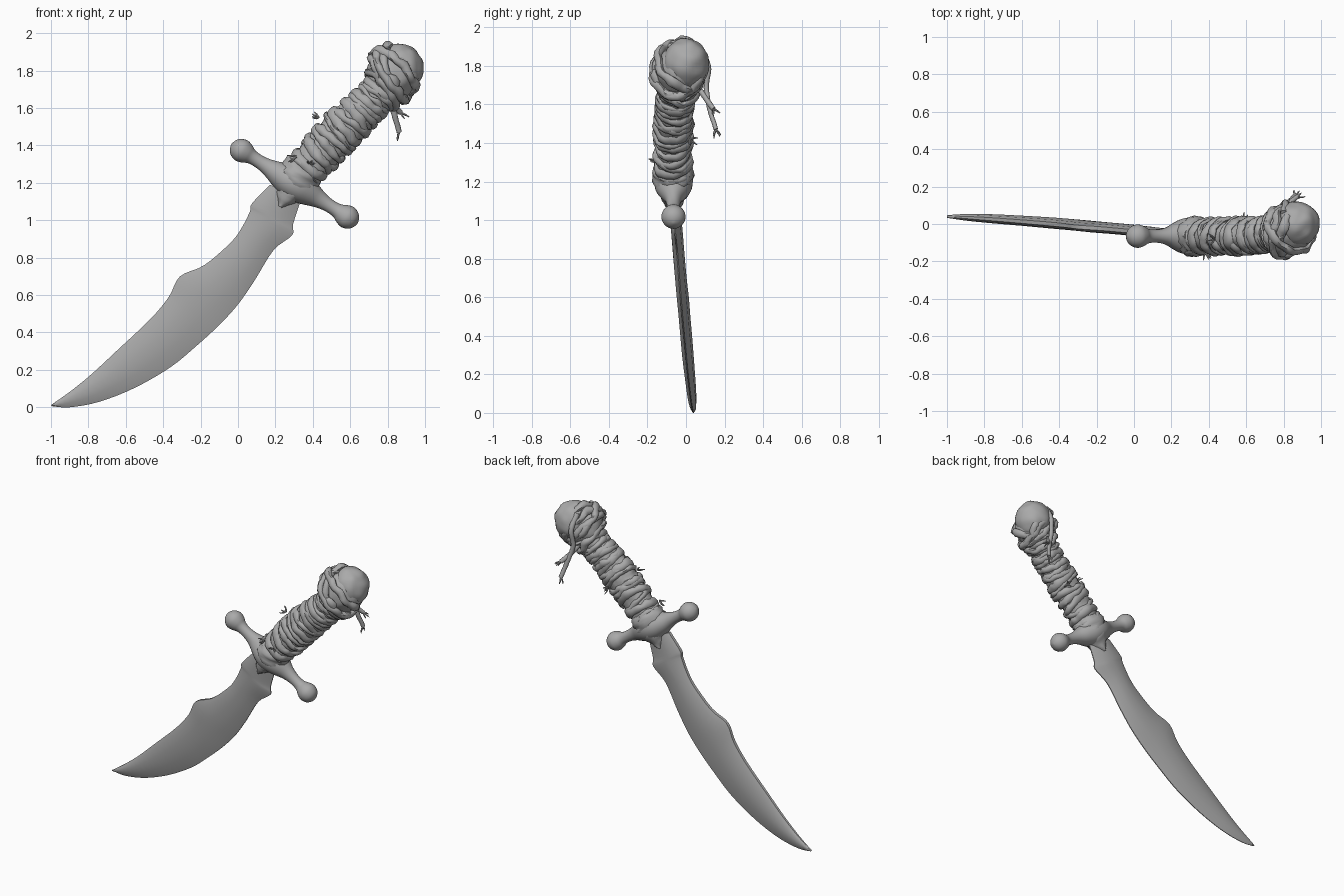
import bpy, bmesh, math, random
from mathutils import Vector, noise

if "Cube" in bpy.data.objects:
    bpy.data.objects.remove(bpy.data.objects["Cube"])

random.seed(4)
Y = Vector((0, 1, 0))
steel = bpy.data.materials.new("plain_grey")
steel.diffuse_color = (0.4, 0.4, 0.4, 1)
steel.use_nodes = True
steel.node_tree.nodes["Principled BSDF"].inputs["Base Color"].default_value = steel.diffuse_color


def finish(name, bm, angle):
    bmesh.ops.recalc_face_normals(bm, faces=bm.faces)
    mesh = bpy.data.meshes.new(name)
    bm.to_mesh(mesh)
    bm.free()
    ob = bpy.data.objects.new(name, mesh)
    bpy.context.collection.objects.link(ob)
    mesh.materials.append(steel)
    bpy.ops.object.select_all(action='DESELECT')
    ob.select_set(True)
    bpy.context.view_layer.objects.active = ob
    bpy.ops.object.shade_smooth_by_angle(angle=math.radians(angle))
    return ob


def curve(rows, n):
    """Smooth interpolation through rows of any width."""
    out = []
    for i in range(len(rows) - 1):
        a, b, c, d = (rows[max(i - 1, 0)], rows[i], rows[i + 1],
                      rows[min(i + 2, len(rows) - 1)])
        for k in range(n):
            t = k / n
            out.append([q + 0.5 * t * (r - p + t * (2 * p - 5 * q + 4 * r - s
                        + t * (3 * (q - r) + s - p)))
                        for p, q, r, s in zip(a, b, c, d)])
    return out + [list(rows[-1])]


def skin(name, loops, closed=False, angle=50):
    """Join a series of equal loops into one surface."""
    bm = bmesh.new()
    rings = [[bm.verts.new(p) for p in lp] for lp in loops]
    m = len(rings[0])
    for i in range(len(rings) - (0 if closed else 1)):
        a, b = rings[i], rings[(i + 1) % len(rings)]
        for j in range(m):
            k = (j + 1) % m
            bm.faces.new((a[j], a[k], b[k], b[j]))
    if not closed:
        bm.faces.new(rings[0])
        bm.faces.new(rings[-1])
    return finish(name, bm, angle)


def sweep(name, rows, ref, sides=12, closed=False, rough=0.0):
    """Elliptic tube; rows are x, y, z, radius along ref, radius across."""
    loops, n = [], len(rows)
    for i, row in enumerate(rows):
        p = Vector(row[:3])
        nxt = rows[(i + 1) % n if closed else min(i + 1, n - 1)]
        prv = rows[i - 1 if closed else max(i - 1, 0)]
        t = (Vector(nxt[:3]) - Vector(prv[:3])).normalized()
        u = (ref - t * ref.dot(t)).normalized()
        v = t.cross(u)
        loop = []
        for j in range(sides):
            a = 2 * math.pi * j / sides
            d = u * (math.cos(a) * row[3]) + v * (math.sin(a) * row[4])
            loop.append(p + d * (1 + rough * noise.noise((p + d) * 28)))
        loops.append(loop)
    return skin(name, loops, closed)


def wrap(name, c, axis, ra, rb, tilt, width, thick, wob=0.006):
    """Cloth band around an axis, slightly tilted and uneven."""
    axis = axis.normalized()
    n = (Y - axis * Y.dot(axis)).normalized()
    m = axis.cross(n)
    ph, seed = random.uniform(0, 6.28), random.uniform(0, 50)
    rows = []
    for i in range(40):
        a = 2 * math.pi * i / 40
        q = noise.noise(Vector((math.cos(a) * 2, math.sin(a) * 2, seed)))
        q2 = noise.noise(Vector((math.cos(a) * 2, math.sin(a) * 2, seed + 9)))
        p = (c + m * (math.cos(a) * (ra + wob * q))
             + n * (math.sin(a) * (rb + wob * q))
             + axis * (tilt * ra * math.cos(a + ph) + wob * 2 * q2))
        rows.append([*p, width * (1 + 0.5 * q2), thick * (1 + 0.3 * q)])
    return sweep(name, rows, axis, 8, True, 0.25)


def threads(name, p, d, count, length):
    """Frayed thin ends spreading from a point."""
    for k in range(count):
        j = Vector([random.uniform(-0.6, 0.6) for _ in range(3)])
        q = p + (d + j).normalized() * length * random.uniform(0.7, 1.1)
        mid = (p + q) / 2 + j * length * 0.15
        sweep(f"{name}_{k}", curve([(*p, .006, .006), (*mid, .005, .005),
              (*q, .002, .002)], 3), Vector((0.3, 0.9, 0.2)), 6)


# Blade: back edge x, z and cutting edge x, z at each station, then thickness
stations = [
    (-1.0, .012, -.995, .006, .25), (-.89, .09, -.90, 0, .6),
    (-.78, .18, -.74, .03, .8), (-.64, .31, -.55, .105, .9),
    (-.47, .47, -.36, .215, 1), (-.37, .59, -.22, .33, 1),
    (-.31, .70, -.10, .44, 1), (-.18, .76, 0, .55, 1),
    (-.04, .88, .09, .68, 1), (.02, .96, .19, .84, 1),
    (.065, 1.05, .29, .92, 1), (.075, 1.09, .295, .98, 1),
    (.17, 1.19, .34, 1.12, 1)]
section = [(0, .010), (.12, .022), (.4, .03), (.72, .025), (1, .003)]
loops = []
for ux, uz, lx, lz, s in curve(stations, 4):
    half = []
    for f, h in section:
        x, z = ux + (lx - ux) * f, uz + (lz - uz) * f
        t = max(0, (x * .735 + z * .678 + .73) / 1.7)
        half.append((x, .04 - .105 * t ** 1.15, z, h * s))
    loops.append([(x, y - h, z) for x, y, z, h in half]
                 + [(x, y + h, z) for x, y, z, h in reversed(half)])
skin("blade", loops, angle=30)

# Cross guard: flared arms ending in round knobs
mid = Vector((.302, -.065, 1.195))
along = Vector((.847, 0, -.532))
up = Vector((.532, 0, .847))
arm = [(.398, .004, .004), (.390, .028, .028), (.370, .051, .051),
       (.335, .063, .063), (.300, .054, .054), (.275, .041, .041),
       (.245, .035, .036), (.20, .036, .038), (.15, .047, .050),
       (.10, .072, .068), (.05, .093, .084)]
full = ([(-s, a, b) for s, a, b in arm] + [(0, .1, .09)]
        + [(s, a, b) for s, a, b in reversed(arm)])
sweep("cross_guard", curve([(*(mid + along * s), a, b) for s, a, b in full], 3),
      Y, 24)

# Collar that narrows to a point over the blade
collar = [(.11, .08, .10), (.07, .10, .115), (.01, .10, .115),
          (-.05, .08, .085), (-.10, .06, .05), (-.145, .045, .012)]
sweep("guard_collar", curve([(*(mid + up * s), a, b) for s, a, b in collar], 4),
      Y, 20, rough=.18)

# Grip core: x, y, z, side radius, in-plane radius
grip = curve([(.31, -.065, 1.21, .08, .09), (.42, -.065, 1.34, .084, .10),
              (.545, -.065, 1.47, .086, .108), (.66, -.06, 1.585, .086, .10),
              (.75, -.045, 1.67, .088, .095), (.84, -.015, 1.78, .10, .11)], 10)
sweep("grip_core", grip, Y, 32, rough=.12)

# Cloth bands round the grip
last = len(grip) - 1
for i in range(17):
    k = round(last * (.10 + .78 * i / 16))
    g = grip[k]
    ax = Vector(grip[min(k + 2, last)][:3]) - Vector(grip[k - 2][:3])
    wrap(f"grip_band_{i}", Vector(g[:3]), ax, g[4] + .004, g[3] + .004,
         random.uniform(.08, .32), random.uniform(.014, .027),
         random.uniform(.011, .017))

# Pommel: rounded lump with a domed cap
for name, c, r in (("pommel_body", (.825, -.03, 1.775), (.14, .125, .135)),
                   ("pommel_cap", (.868, .0, 1.812), (.124, .12, .13))):
    bm = bmesh.new()
    bmesh.ops.create_uvsphere(bm, u_segments=40, v_segments=24, radius=1)
    for v in bm.verts:
        d = Vector([a * b for a, b in zip(v.co, r)])
        v.co = Vector(c) + d * (1 + .06 * noise.noise(d * 18))
    finish(name, bm, 60)

# Cords round the pommel: centre, axis, in-plane radius, side radius, tilt
cords = [((.80, -.04, 1.755), (.7, .1, .7), .140, .122, .15),
         ((.82, -.04, 1.775), (.75, .1, .6), .148, .126, .30),
         ((.83, -.035, 1.79), (.6, .25, .75), .145, .125, .25),
         ((.77, -.045, 1.70), (.7, .1, .7), .115, .105, .20),
         ((.835, -.06, 1.805), (.5, -.75, .35), .125, .115, .10),
         ((.84, -.03, 1.79), (.8, -.35, .4), .140, .128, .10)]
for i, (c, ax, ra, rb, tilt) in enumerate(cords):
    wrap(f"pommel_cord_{i}", Vector(c), Vector(ax), ra, rb, tilt, .024, .021, .012)

# Two loose cord ends hanging behind the pommel
tails = [[(.80, .06, 1.90), (.81, .115, 1.80), (.80, .105, 1.69),
          (.835, .125, 1.57), (.862, .155, 1.47)],
         [(.78, .04, 1.74), (.79, .07, 1.68), (.83, .11, 1.62),
          (.87, .145, 1.575)]]
for i, pts in enumerate(tails):
    rows = curve([(*p, .018 - .001 * k, .015 - .001 * k)
                  for k, p in enumerate(pts)], 6)
    sweep(f"cord_end_{i}", rows, Vector((1, .2, .3)), 10, rough=.2)
    end = Vector(pts[-1])
    threads(f"cord_fray_{i}", end, (end - Vector(pts[-2])).normalized(), 4, .05)

# Frayed tufts on the grip cloth
for i, (p, d) in enumerate([((.43, -.08, 1.55), (-.8, 0, .5)),
                            ((.38, -.15, 1.30), (.3, -.8, 0)),
                            ((.59, .02, 1.42), (.5, .6, -.4)),
                            ((.31, -.15, 1.34), (-.6, -.5, -.2))]):
    threads(f"grip_fray_{i}", Vector(p), Vector(d), 4, .045)
